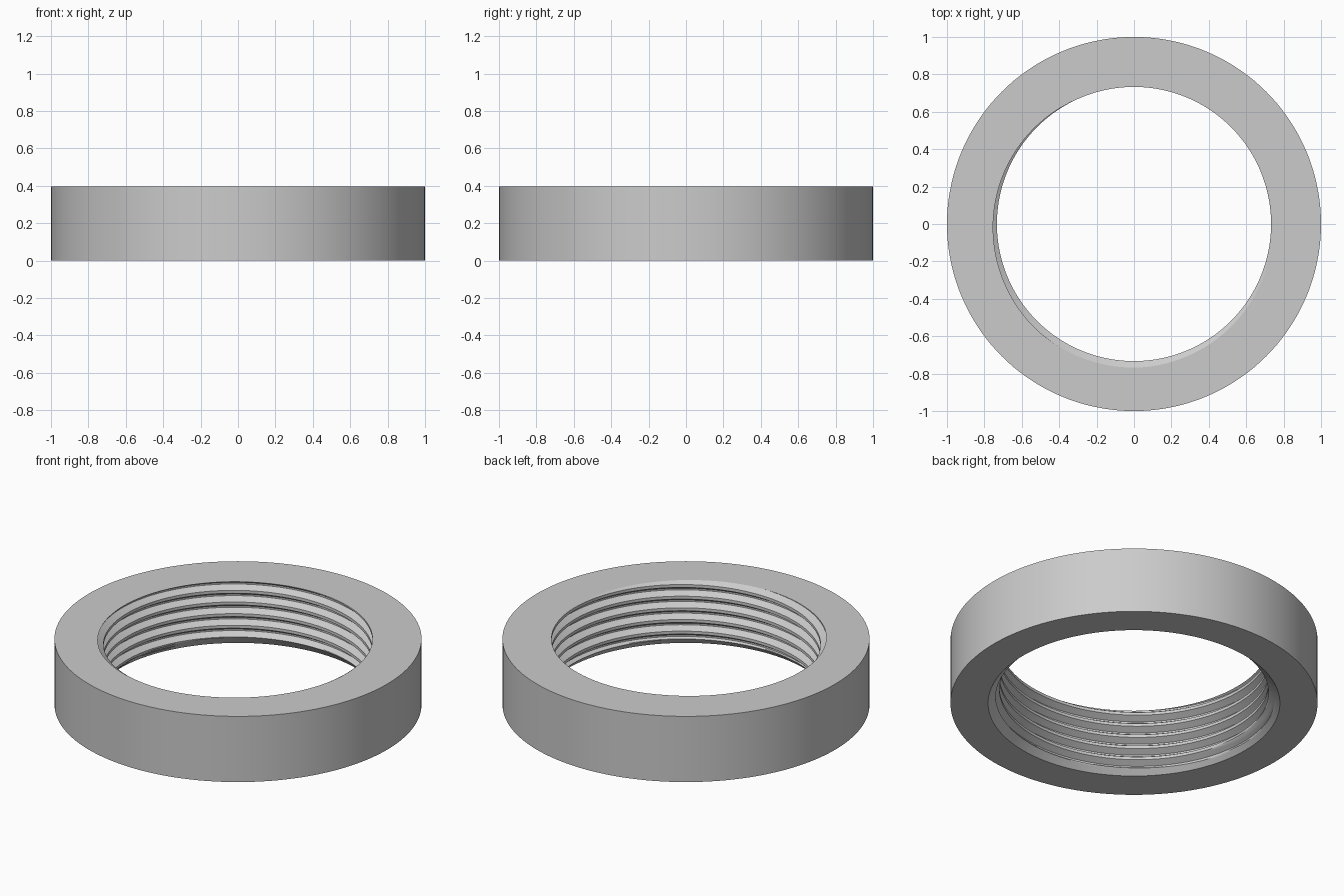
import bpy, bmesh, math

cube = bpy.data.objects.get("Cube")
if cube:
    bpy.data.objects.remove(cube, do_unlink=True)

HEIGHT, OUTER = 0.395, 1.0
CREST, ROOT = 0.733, 0.768          # thread radii
PITCH = 0.07
CHAMFER = 0.795                     # bottom mouth radius, 45 degree lead-in
SEGMENTS, STEPS = 144, 16           # around the ring, along one thread pitch
PHASE = math.radians(-110)          # where the groove runs out at the top


def inner_radius(z, angle):
    """Helical trapezoid thread, opened by the lead-in chamfer."""
    turn = (z - HEIGHT) / PITCH - (angle - PHASE) / math.tau
    away = abs(turn - round(turn))  # 0 in the groove, 0.5 on the crest
    t = min(max((away - 1 / 16) / (5 / 16), 0), 1)
    return max(ROOT + (CREST - ROOT) * t, CHAMFER - z)


def ring_point(bm, radius, angle, z):
    return bm.verts.new((radius * math.cos(angle), radius * math.sin(angle), z))


# Each column runs up the outer wall, then down the threaded bore
bm = bmesh.new()
turns = math.ceil(HEIGHT / PITCH) + 2
columns = []
for i in range(SEGMENTS + 1):
    angle = math.tau * i / SEGMENTS
    lead = HEIGHT + PITCH * (angle - PHASE) / math.tau
    column = [ring_point(bm, OUTER, angle, 0), ring_point(bm, OUTER, angle, HEIGHT)]
    for k in range(STEPS, -turns * STEPS - 1, -1):
        z = min(max(lead + PITCH * k / STEPS, 0), HEIGHT)
        column.append(ring_point(bm, inner_radius(z, angle), angle, z))
    columns.append(column)
for a, b in zip(columns, columns[1:]):
    for j in range(len(a)):
        n = (j + 1) % len(a)
        bm.faces.new((a[j], b[j], b[n], a[n]))
bmesh.ops.remove_doubles(bm, verts=bm.verts, dist=0.00005)
bmesh.ops.recalc_face_normals(bm, faces=bm.faces)

mesh = bpy.data.meshes.new("threaded_ring")
bm.to_mesh(mesh)
bm.free()
ring = bpy.data.objects.new("threaded_ring", mesh)
bpy.context.collection.objects.link(ring)

# Plain grey
grey = bpy.data.materials.new("plain_grey")
grey.use_nodes = True
color = (0.6, 0.6, 0.6, 1)
grey.diffuse_color = color
grey.node_tree.nodes["Principled BSDF"].inputs["Base Color"].default_value = color
mesh.materials.append(grey)

bpy.context.view_layer.objects.active = ring
ring.select_set(True)
bpy.ops.object.shade_smooth_by_angle(angle=math.radians(25))
